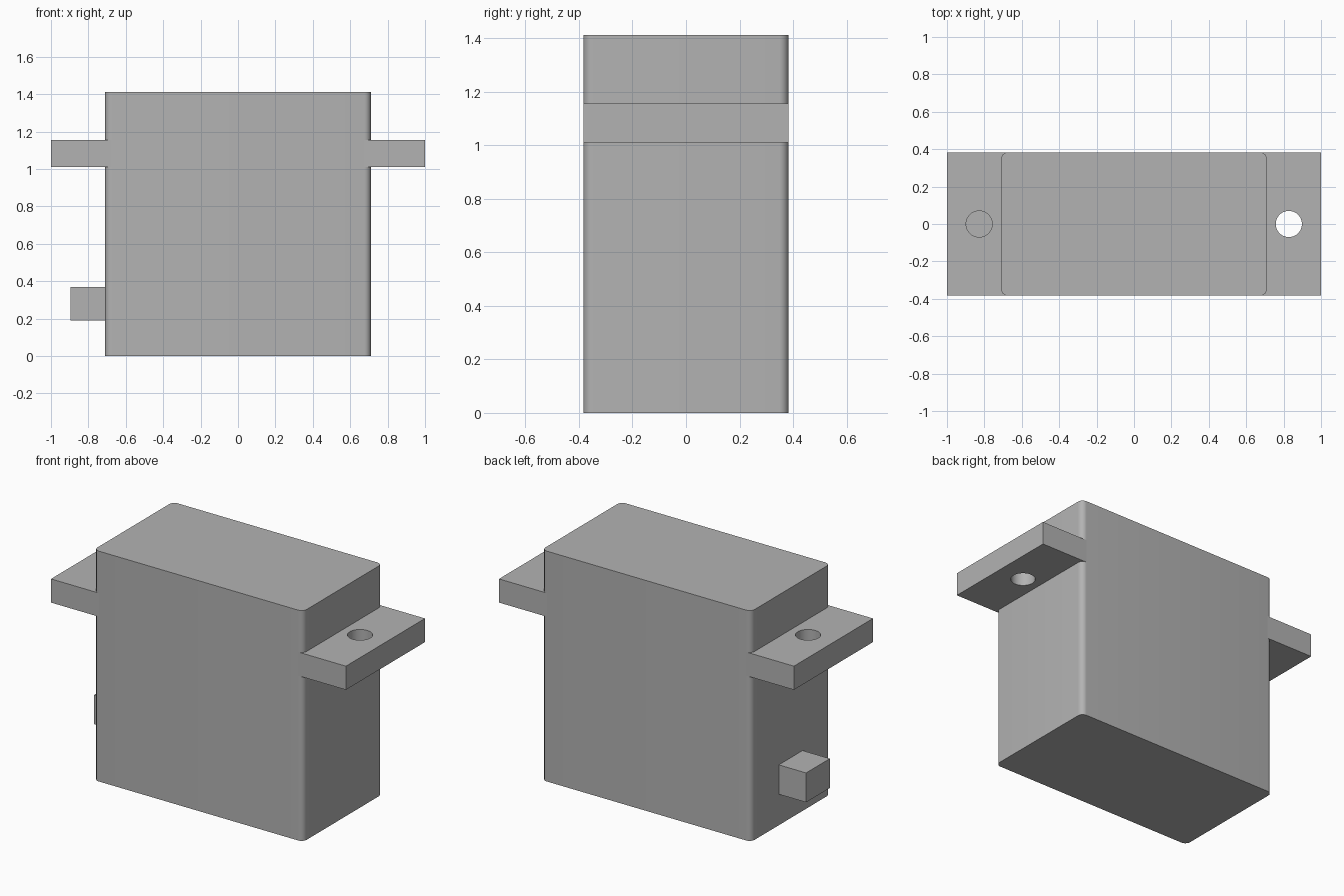
import bpy
import math

cube = bpy.data.objects.get("Cube")
if cube:
    bpy.data.objects.remove(cube, do_unlink=True)

HALF_X, HALF_Y, HEIGHT, ROUND = 0.71, 0.383, 1.412, 0.035

grey = bpy.data.materials.new("plain_grey")
grey.use_nodes = True
colour = (0.45, 0.45, 0.45, 1)
grey.diffuse_color = colour
grey.node_tree.nodes["Principled BSDF"].inputs["Base Color"].default_value = colour


def box(name, low, high):
    """Box between two opposite corners."""
    bpy.ops.mesh.primitive_cube_add(size=1, location=[(a + b) / 2 for a, b in zip(low, high)])
    obj = bpy.context.object
    obj.name = name
    obj.scale = [b - a for a, b in zip(low, high)]
    bpy.ops.object.transform_apply(location=True, rotation=False, scale=True)
    obj.data.materials.append(grey)
    return obj


def finish(obj):
    """Apply the modifiers and smooth only the rounded surfaces."""
    bpy.ops.object.select_all(action="DESELECT")
    obj.select_set(True)
    bpy.context.view_layer.objects.active = obj
    for mod in list(obj.modifiers):
        bpy.ops.object.modifier_apply(modifier=mod.name)
    bpy.ops.object.shade_smooth_by_angle(angle=math.radians(30))


# Housing with rounded upright edges
housing = box("housing", (-HALF_X, -HALF_Y, 0), (HALF_X, HALF_Y, HEIGHT))
weights = housing.data.attributes.new("bevel_weight_edge", "FLOAT", "EDGE")
for edge in housing.data.edges:
    a, b = (housing.data.vertices[i].co for i in edge.vertices)
    weights.data[edge.index].value = float(abs(a.z - b.z) > 0.1)
bevel = housing.modifiers.new("round_edges", "BEVEL")
bevel.limit_method = "WEIGHT"
bevel.width = ROUND
bevel.segments = 8
finish(housing)

# Mounting lugs on both sides, each with a screw hole
lugs = box("mounting_lugs", (HALF_X - ROUND, -HALF_Y, 1.01), (1, HALF_Y, 1.155))
bpy.ops.mesh.primitive_cylinder_add(vertices=48, radius=0.07, depth=0.5, location=(0.828, 0, 1.08))
drill = bpy.context.object
drill.name = "hole_cutter"
drill.hide_render = True
drill.data.materials.append(grey)
cut = lugs.modifiers.new("screw_hole", "BOOLEAN")
cut.operation = "DIFFERENCE"
cut.solver = "EXACT"
cut.object = drill
mirror = lugs.modifiers.new("both_sides", "MIRROR")
mirror.mirror_object = housing
finish(lugs)
bpy.data.objects.remove(drill, do_unlink=True)

# Cable outlet low on one end
box("cable_outlet", (-0.895, -0.115, 0.19), (-HALF_X, 0.115, 0.37))
